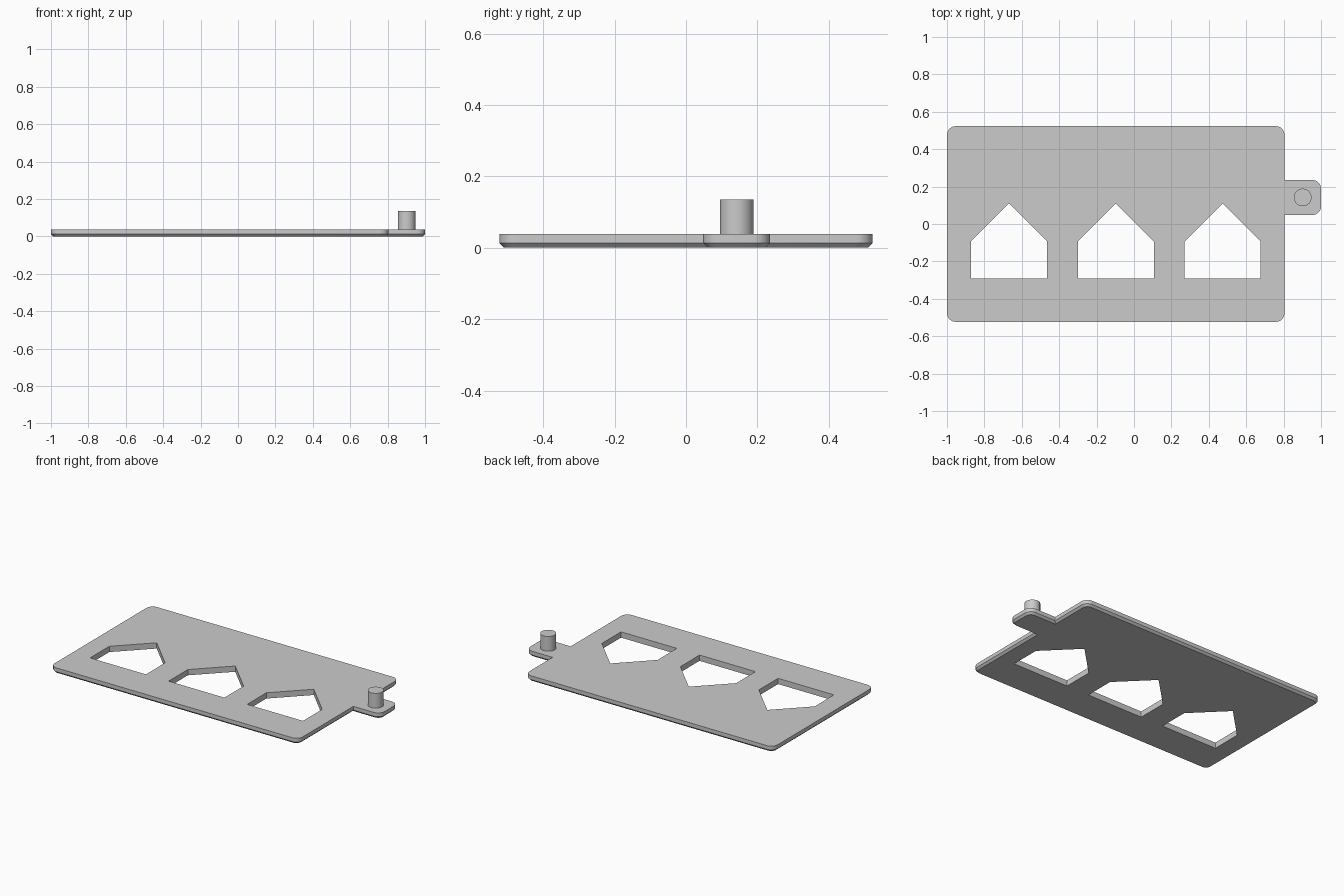
import bpy, bmesh
from math import cos, sin, pi, radians

cube = bpy.data.objects.get("Cube")
if cube:
    bpy.data.objects.remove(cube, do_unlink=True)

THICK, CHAMFER, RADIUS = 0.038, 0.013, 0.047
HALF_Y, PLATE_X = 0.523, 0.805
TAB_LOW, TAB_HIGH = 0.048, 0.236

grey = bpy.data.materials.new("light_grey")
grey.use_nodes = True
grey.diffuse_color = (0.6, 0.6, 0.6, 1)
grey.node_tree.nodes["Principled BSDF"].inputs["Base Color"].default_value = (0.6, 0.6, 0.6, 1)


def finish(bm, name):
    bmesh.ops.recalc_face_normals(bm, faces=bm.faces)
    mesh = bpy.data.meshes.new(name)
    bm.to_mesh(mesh)
    bm.free()
    mesh.materials.append(grey)
    obj = bpy.data.objects.new(name, mesh)
    bpy.context.collection.objects.link(obj)
    bpy.ops.object.select_all(action='DESELECT')
    obj.select_set(True)
    bpy.context.view_layer.objects.active = obj
    bpy.ops.object.shade_smooth_by_angle(angle=radians(30))
    return obj


def arc(x, y, sx, sy, inset, start):
    """Rounded corner at (x, y), pulled inward by inset; sx, sy point outward."""
    r = RADIUS - inset
    cx, cy = x - sx * RADIUS, y - sy * RADIUS
    return [(cx + r * cos(start + pi / 2 * i / 8), cy + r * sin(start + pi / 2 * i / 8))
            for i in range(9)]


def outline(d):
    """Plate with side tab, counter-clockwise, offset inward by d."""
    return (arc(-1, -HALF_Y, -1, -1, d, pi)
            + arc(PLATE_X, -HALF_Y, 1, -1, d, -pi / 2)
            + [(PLATE_X - d, TAB_LOW + d)]
            + arc(1, TAB_LOW, 1, -1, d, -pi / 2)
            + arc(1, TAB_HIGH, 1, 1, d, 0)
            + [(PLATE_X - d, TAB_HIGH - d)]
            + arc(PLATE_X, HALF_Y, 1, 1, d, 0)
            + arc(-1, HALF_Y, -1, 1, d, pi / 2))


def house(cx):
    """House-shaped opening."""
    w, low, eave, apex = 0.203, -0.292, -0.093, 0.11
    return [(cx - w, low), (cx + w, low), (cx + w, eave), (cx, apex), (cx - w, eave)]


def ring(bm, points, z):
    verts = [bm.verts.new((x, y, z)) for x, y in points]
    edges = [bm.edges.new((v, verts[i - 1])) for i, v in enumerate(verts)]
    return verts, edges


def bridge(bm, a, b):
    for i in range(len(a)):
        bm.faces.new((a[i - 1], a[i], b[i], b[i - 1]))


# Plate with tab, chamfered lower rim and three openings
bm = bmesh.new()
bottom, bottom_edges = ring(bm, outline(CHAMFER), 0)
middle, _ = ring(bm, outline(0), CHAMFER)
top, top_edges = ring(bm, outline(0), THICK)
bridge(bm, bottom, middle)
bridge(bm, middle, top)
for cx in (-0.668, -0.097, 0.474):
    low, low_edges = ring(bm, house(cx), 0)
    high, high_edges = ring(bm, house(cx), THICK)
    bridge(bm, low, high)
    bottom_edges += low_edges
    top_edges += high_edges
for edges in (bottom_edges, top_edges):
    bmesh.ops.triangle_fill(bm, use_beauty=True, use_dissolve=False, edges=edges)
finish(bm, "tag_plate")

# Round peg standing on the tab
bm = bmesh.new()
bmesh.ops.create_cone(bm, cap_ends=True, segments=48, radius1=0.047, radius2=0.047, depth=0.115)
bmesh.ops.translate(bm, verts=bm.verts, vec=(0.902, 0.142, 0.0775))
finish(bm, "tab_peg")
